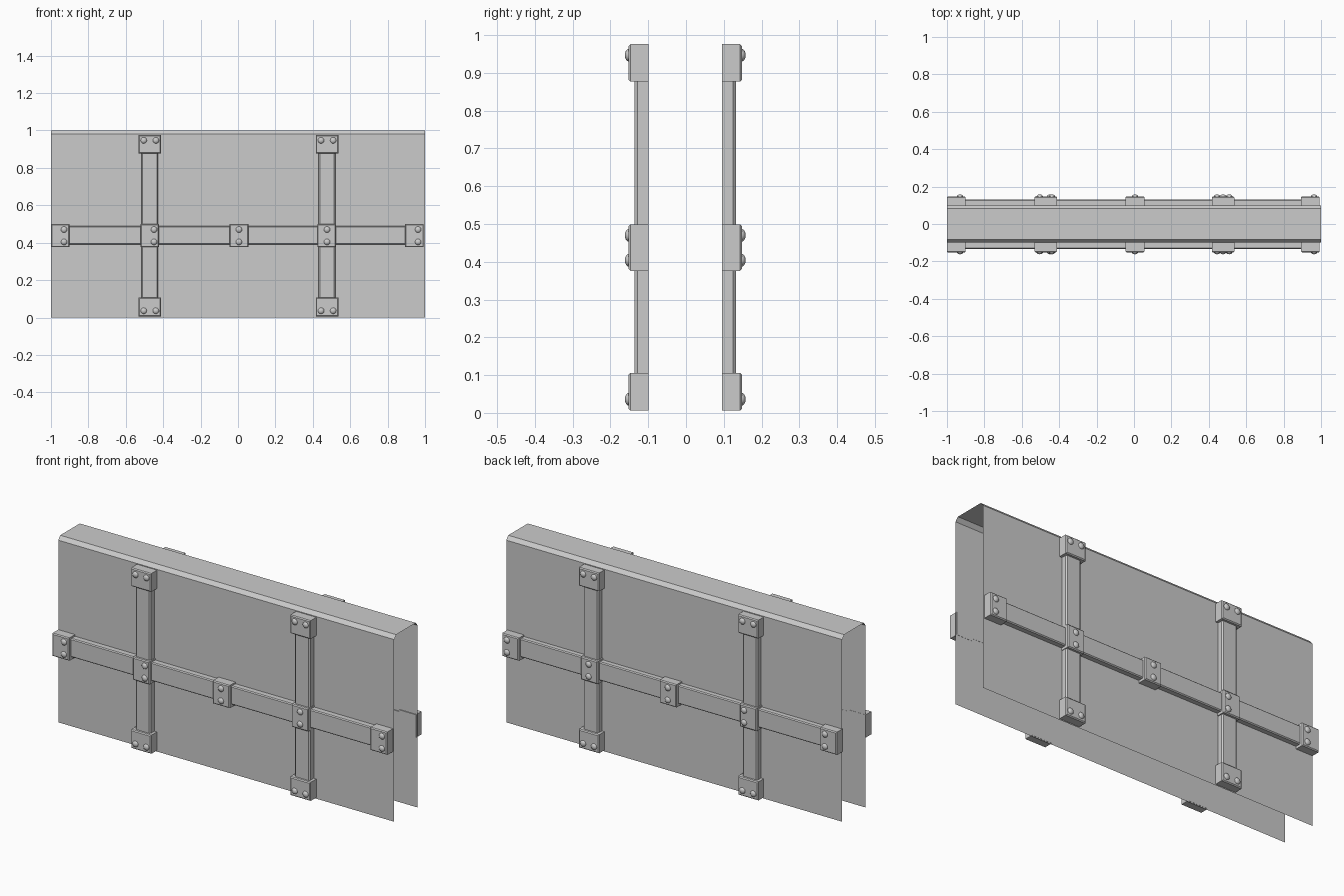
import bpy, bmesh
from mathutils import Matrix

if "Cube" in bpy.data.objects:
    bpy.data.objects.remove(bpy.data.objects["Cube"])


def add_object(name, bm):
    bmesh.ops.recalc_face_normals(bm, faces=bm.faces)
    mesh = bpy.data.meshes.new(name)
    bm.to_mesh(mesh)
    bm.free()
    ob = bpy.data.objects.new(name, mesh)
    bpy.context.collection.objects.link(ob)
    return ob


# Both faces are mirrored; the back set sits slightly into the wall
SIDES = (("front", -1, 0.0), ("back", 1, -0.004))


def block(name, x0, x1, z0, z1, depth, bevel):
    """Bevelled block on each face of the wall."""
    for side, s, shift in SIDES:
        bm = bmesh.new()
        bmesh.ops.create_cube(bm, size=1)
        y = s * (0.099 + depth / 2 + shift)
        bmesh.ops.transform(bm, verts=bm.verts, matrix=Matrix.Translation(
            ((x0 + x1) / 2, y, (z0 + z1) / 2)) @ Matrix.Diagonal((x1 - x0, depth, z1 - z0, 1)))
        # chamfer only the edges of the outward face
        edges = [e for e in bm.edges if all((v.co.y - y) * s > 0 for v in e.verts)]
        bmesh.ops.bevel(bm, geom=edges, offset=bevel, segments=1, affect='EDGES')
        add_object(f"{name}_{side}", bm)


def bolt(x, z):
    """Domed bolt head on each face of the wall."""
    for side, s, shift in SIDES:
        bm = bmesh.new()
        bmesh.ops.create_uvsphere(bm, u_segments=12, v_segments=8, radius=1)
        bmesh.ops.delete(bm, geom=[v for v in bm.verts if v.co.z < -0.01], context='VERTS')
        rot = Matrix.Rotation(-s * 1.5707963, 4, 'X')
        bmesh.ops.transform(bm, verts=bm.verts, matrix=Matrix.Translation(
            (x, s * (0.151 + shift), z)) @ rot @ Matrix.Diagonal((0.017, 0.017, 0.011, 1)))
        for f in bm.faces:
            f.smooth = True
        add_object(f"bolt_{side}", bm)


# Wall shell: open at the ends and underneath, chamfered along the top
profile = [(-0.1, 0), (-0.1, 0.98), (-0.083, 1), (0.083, 1), (0.1, 0.98), (0.1, 0)]
bm = bmesh.new()
rows = [[bm.verts.new((x, y, z)) for y, z in profile] for x in (-1, 1)]
for i in range(len(profile) - 1):
    bm.faces.new((rows[0][i], rows[1][i], rows[1][i + 1], rows[0][i + 1]))
wall = add_object("wall_shell", bm)
if wall.data.polygons[2].normal.z < 0:
    wall.data.flip_normals()

# Horizontal rail
block("rail", -0.995, 0.99, 0.39, 0.49, 0.035, 0.005)

# Vertical posts with brackets at top and bottom
for x in (-0.472, 0.476):
    block("post", x - 0.045, x + 0.045, 0.02, 0.96, 0.037, 0.007)
    for z0, z1, bolt_z in ((0.877, 0.976, 0.947), (0.006, 0.106, 0.036)):
        block("post_bracket", x - 0.06, x + 0.06, z0, z1, 0.053, 0.005)
        for dx in (-0.032, 0.033):
            bolt(x + dx, bolt_z)

# Brackets along the rail, each with two stacked bolts
for x, bolt_x in ((-0.95, -0.93), (-0.472, -0.449), (0.005, 0.005),
                  (0.474, 0.476), (0.943, 0.963)):
    block("rail_bracket", x - 0.05, x + 0.05, 0.376, 0.499, 0.053, 0.005)
    for z in (0.47, 0.404):
        bolt(bolt_x, z)
